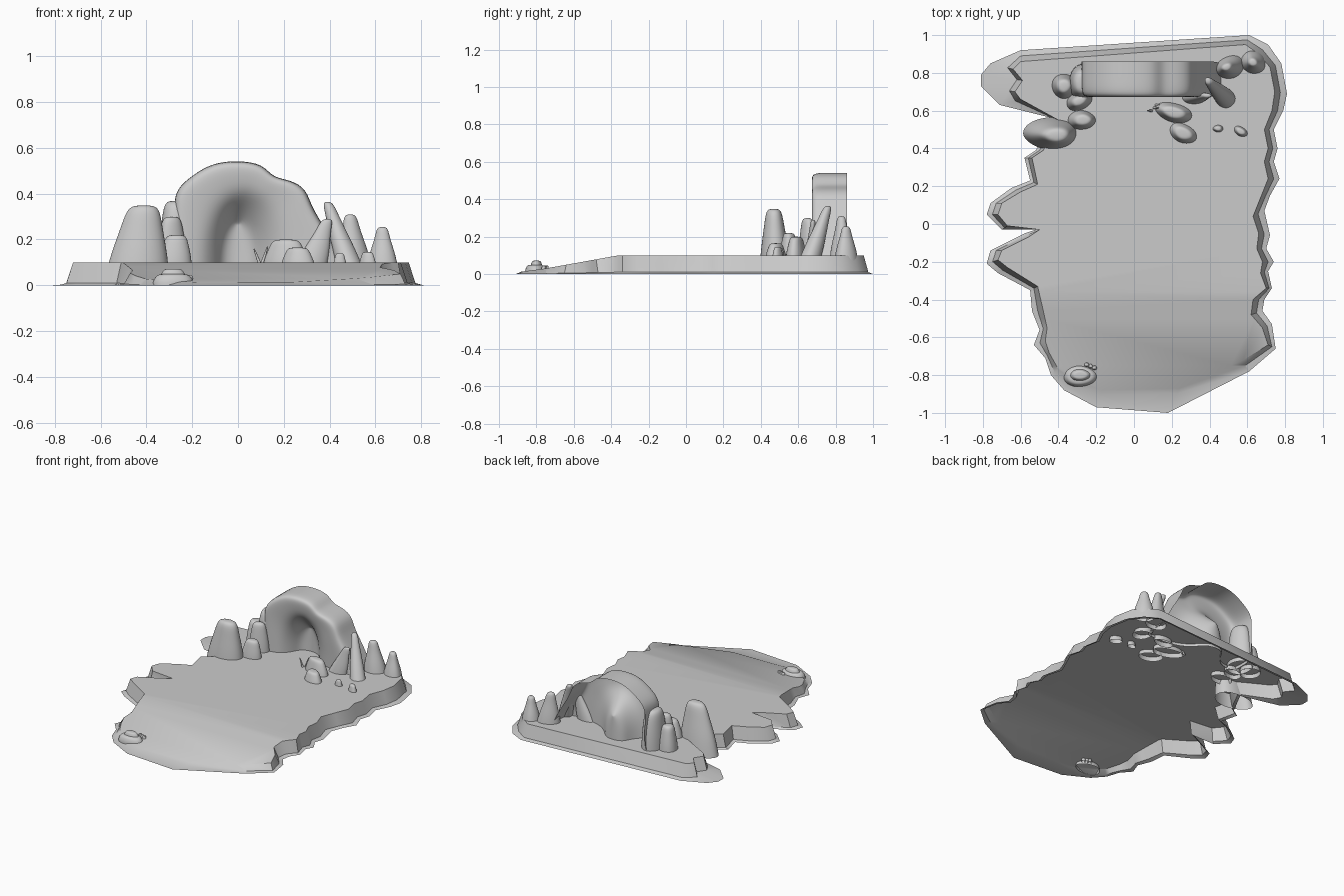
import bpy, bmesh, math
from mathutils import Vector

if "Cube" in bpy.data.objects:
    bpy.data.objects.remove(bpy.data.objects["Cube"])


def finish(name, bm, subsurf=0, angle=40):
    bmesh.ops.recalc_face_normals(bm, faces=bm.faces)
    me = bpy.data.meshes.new(name)
    bm.to_mesh(me)
    bm.free()
    ob = bpy.data.objects.new(name, me)
    bpy.context.collection.objects.link(ob)
    if subsurf:
        mod = ob.modifiers.new("smooth", 'SUBSURF')
        mod.levels = mod.render_levels = subsurf
    bpy.ops.object.select_all(action='DESELECT')
    ob.select_set(True)
    bpy.context.view_layer.objects.active = ob
    if subsurf:
        bpy.ops.object.shade_smooth()
    else:
        bpy.ops.object.shade_smooth_by_angle(angle=math.radians(angle))
    return ob


def loft(bm, rings, closed=True):
    vs = [[bm.verts.new(p) for p in r] for r in rings]
    n = len(vs[0])
    for a, b in zip(vs, vs[1:]):
        for i in range(n if closed else n - 1):
            j = (i + 1) % n
            bm.faces.new((a[i], a[j], b[j], b[i]))
    return vs


# Ground: (skirt x, y, plateau x, y) down the right side, then up the left
right_edge = [
    (.61, 1.0, .59, .95), (.71, .95, .66, .90), (.78, .85, .72, .83), (.81, .69, .745, .70),
    (.79, .60, .73, .60), (.74, .50, .69, .50), (.76, .40, .71, .40), (.74, .33, .69, .33),
    (.77, .24, .71, .24), (.72, .15, .67, .14), (.69, .07, .63, .04), (.72, -.06, .66, -.05),
    (.70, -.13, .65, -.13), (.74, -.20, .68, -.20), (.71, -.25, .67, -.26), (.73, -.34, .70, -.34),
    (.69, -.40, .63, -.40), (.68, -.46, .62, -.48), (.73, -.53, .68, -.55), (.75, -.66, .71, -.64),
    (.61, -.78, .58, -.72), (.18, -1.0, .24, -.87)]
left_edge = [
    (-.20, -.97, -.17, -.88), (-.37, -.88, -.33, -.82), (-.44, -.80, -.40, -.77),
    (-.47, -.71, -.45, -.68), (-.53, -.64, -.47, -.62), (-.50, -.56, -.46, -.55),
    (-.54, -.46, -.48, -.46), (-.55, -.35, -.51, -.33), (-.72, -.26, -.67, -.23),
    (-.78, -.21, -.72, -.19), (-.76, -.14, -.70, -.14), (-.58, -.05, -.56, -.07),
    (-.52, -.03, -.50, -.03), (-.70, -.03, -.67, -.01), (-.78, .05, -.72, .05),
    (-.76, .11, -.70, .11), (-.65, .19, -.60, .17), (-.55, .23, -.51, .21),
    (-.58, .35, -.54, .35), (-.52, .39, -.48, .39), (-.43, .56, -.40, .55),
    (-.71, .63, -.60, .66), (-.81, .73, -.63, .70), (-.81, .79, -.59, .76),
    (-.76, .85, -.64, .82), (-.60, .92, -.60, .86)]


def ramp(y):
    pts = [(-1, 0), (-.9, .01), (-.75, .03), (-.36, .1), (2, .1)]
    for (a, h), (b, k) in zip(pts, pts[1:]):
        if y <= b:
            return h + (k - h) * max(0, y - a) / (b - a)


outer, foot, top = [], [], []
for x, y, u, v in right_edge + left_edge:
    o, t = Vector((x, y, 0)), Vector((u, v, .1))
    d = Vector((x - u, y - v, 0))
    f = t + d.normalized() * min(d.length * .5, .03)
    outer.append(o)
    foot.append(Vector((f.x, f.y, .01)))
    top.append(t)
bm = bmesh.new()
rings = loft(bm, [outer, foot, top])
bm.faces.new(rings[2])
for cut in (-.36, -.5, -.75):
    bmesh.ops.bisect_plane(bm, geom=bm.verts[:] + bm.edges[:] + bm.faces[:],
                           plane_co=(0, cut, 0), plane_no=(0, 1, 0))
for v in bm.verts:
    v.co.z *= ramp(v.co.y) / .1
bmesh.ops.triangulate(bm, faces=[f for f in bm.faces if len(f.verts) > 4])
finish("ground", bm)

# Cave arch: outer silhouette, rolled front lip, funnel and closed doorway
silhouette = [(-.28, .08), (-.27, .22), (-.28, .35), (-.27, .42), (-.20, .48), (-.11, .535),
              (0, .545), (.11, .53), (.15, .47), (.23, .46), (.30, .42), (.32, .34),
              (.40, .22), (.47, .08)]
n = len(silhouette)


def arch(half, tall, cx):
    out = []
    for i in range(n):
        a = math.pi * (1 - i / (n - 1))
        out.append((cx + half * math.cos(a), .08 + (tall - .08) * math.sin(a) ** .8))
    return out


mouth = arch(.19, .42, .03)
throat = arch(.10, .34, .01)
door = arch(.065, .27, 0)


def blend(a, b, t, y):
    return [(p[0] + (q[0] - p[0]) * t, y, p[1] + (q[1] - p[1]) * t) for p, q in zip(a, b)]


bm = bmesh.new()
rings = loft(bm, [blend(silhouette, mouth, 0, .86), blend(silhouette, mouth, 0, .77),
                  blend(silhouette, mouth, 0, .69), blend(silhouette, mouth, .15, .67),
                  blend(silhouette, mouth, .6, .675), blend(mouth, throat, .2, .69),
                  blend(mouth, throat, 1, .76), blend(door, door, 0, .83)], closed=False)
last = rings[-1]
for i in range(n // 2 - 1):
    bm.faces.new((last[i], last[i + 1], last[n - 2 - i], last[n - 1 - i]))
finish("cave_arch", bm, 2)


# Rounded, optionally leaning rocks
def rock(name, x, y, rx, ry, h, z0=.07, lean=(0, 0), turn=0, blunt=.5, seg=8):
    bm = bmesh.new()
    levels = [(0, 1), (.35, .5 + .5 * (.5 + blunt * .5)), (.72, .3 + .6 * blunt),
              (.95, .2 + .55 * blunt), (1, .1 + .3 * blunt)]
    c, s = math.cos(math.radians(turn)), math.sin(math.radians(turn))
    rings = []
    for t, k in levels:
        ring = []
        for i in range(seg):
            a = 2 * math.pi * i / seg
            w = k * (1.06 + .06 * math.cos(3 * a + x * 20))
            px, py = rx * w * math.cos(a), ry * w * math.sin(a)
            ring.append((x + px * c - py * s + lean[0] * t, y + px * s + py * c + lean[1] * t,
                         z0 + (h - z0) * t))
        rings.append(ring)
    vs = loft(bm, rings)
    bm.faces.new(vs[-1])
    finish(name, bm, 2)


rock("left_large_rock", -.44, .48, .15, .09, .35, z0=0, lean=(.03, -.01), blunt=.55)
rock("left_back_rock", -.37, .73, .07, .07, .27, blunt=.7)
rock("left_column", -.27, .75, .08, .10, .37, lean=(0, 0), blunt=.9)
rock("left_mid_rock", -.29, .65, .075, .05, .30, blunt=.7, turn=20)
rock("left_front_rock", -.28, .55, .08, .055, .22, lean=(.01, .0), blunt=.7)
rock("right_leaning_pillar", .49, .66, .065, .055, .365, lean=(-.10, .10), blunt=.4, turn=-45)
rock("right_leaning_slab", .31, .67, .075, .04, .29, lean=(.08, .01), blunt=.3)
rock("right_back_cone", .51, .83, .085, .065, .31, lean=(-.02, 0), blunt=.3, turn=20)
rock("right_corner_cone", .63, .855, .075, .065, .255, blunt=.3, turn=-30)
rock("right_boulder_back", .21, .59, .11, .055, .20, blunt=.7, turn=-15)
rock("right_boulder_front", .26, .48, .085, .055, .165, blunt=.7, turn=-25)
rock("right_pebble_a", .445, .505, .032, .022, .14, blunt=.7)
rock("right_pebble_b", .565, .49, .045, .028, .145, blunt=.7, turn=-30)

# Low stepped stone and pebbles on the front ramp
rock("ramp_stone", -.285, -.805, .09, .058, .05, z0=0, blunt=.95, seg=10)
rock("ramp_stone_cap", -.285, -.80, .06, .035, .072, z0=.03, blunt=.8)
for i in range(3):
    rock("ramp_pebble_%d" % i, -.25 + .02 * i, -.745 - .008 * i, .016, .014, .045, z0=.01, blunt=.8)

# Small twigs beside the cave mouth
for i, (dx, dz) in enumerate([(-.03, .06), (.03, .07), (.05, .04)]):
    rock("twig_%d" % i, .10, .60 + .015 * i, .009, .009, .10 + dz, z0=.08, lean=(dx, 0), seg=6)
